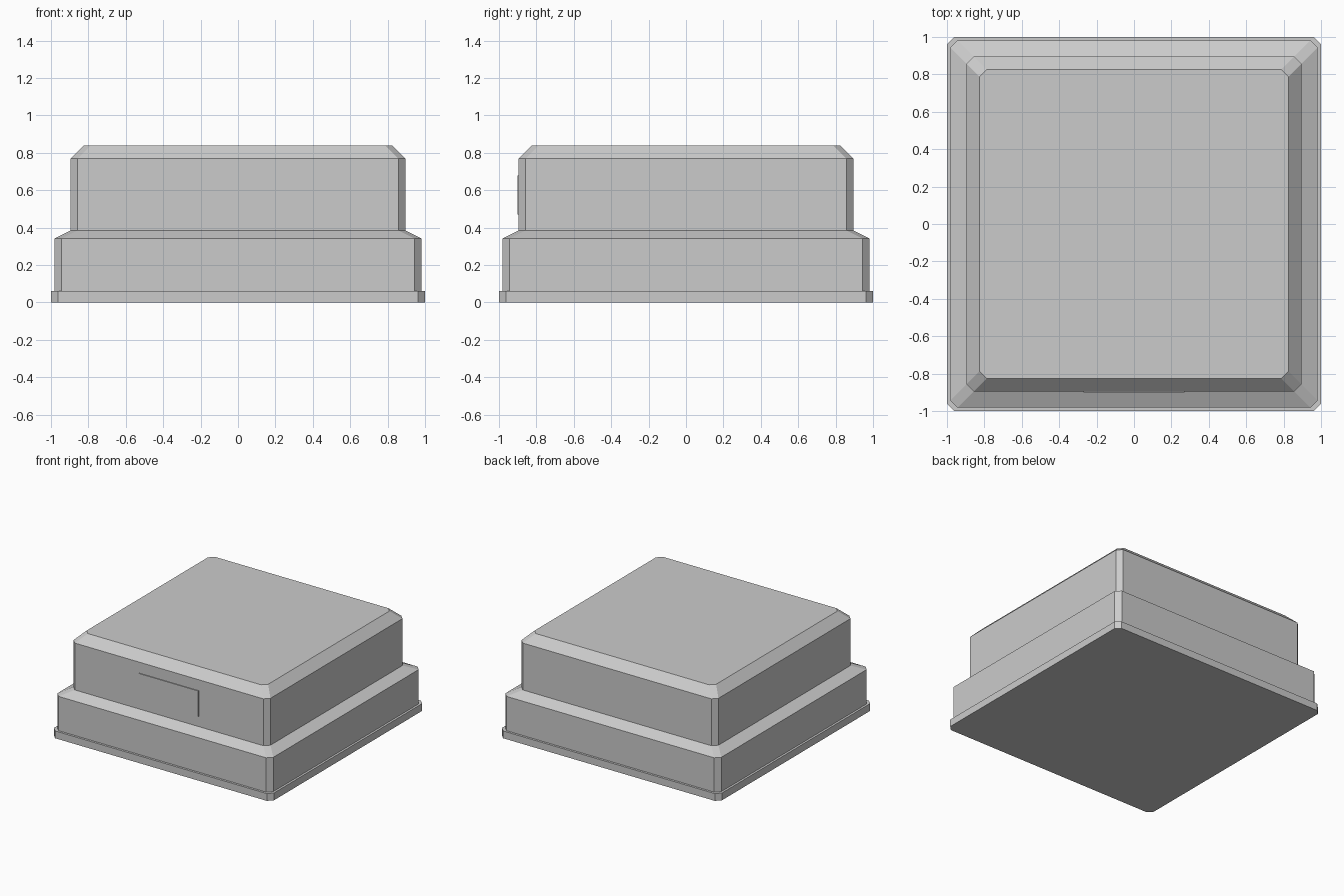
import bpy, bmesh

if "Cube" in bpy.data.objects:
    bpy.data.objects.remove(bpy.data.objects["Cube"])


def link_mesh(name, bm):
    bmesh.ops.recalc_face_normals(bm, faces=bm.faces)
    mesh = bpy.data.meshes.new(name)
    bm.to_mesh(mesh)
    bm.free()
    obj = bpy.data.objects.new(name, mesh)
    bpy.context.collection.objects.link(obj)
    return obj


def stacked_block(name, profile, cut=0.038):
    """Closed stack of corner-cut squares; profile is (half width, height)."""
    bm = bmesh.new()
    rings = []
    for h, z in profile:
        c = h - cut
        outline = [(c, -h), (h, -c), (h, c), (c, h),
                   (-c, h), (-h, c), (-h, -c), (-c, -h)]
        rings.append([bm.verts.new((x, y, z)) for x, y in outline])
    for low, high in zip(rings, rings[1:]):
        for i in range(8):
            j = (i + 1) % 8
            bm.faces.new((low[i], low[j], high[j], high[i]))
    bm.faces.new(rings[0][::-1])
    bm.faces.new(rings[-1])
    return link_mesh(name, bm)


def box(name, center, size):
    bm = bmesh.new()
    bmesh.ops.create_cube(bm, size=1)
    bmesh.ops.scale(bm, vec=size, verts=bm.verts)
    bmesh.ops.translate(bm, vec=center, verts=bm.verts)
    return link_mesh(name, bm)


# Foot rim, lower body, sloped shoulder, upper body and bevelled top
stacked_block("housing", [
    (1.0, 0.0), (1.0, 0.06),
    (0.982, 0.06), (0.982, 0.342),
    (0.895, 0.385), (0.895, 0.77),
    (0.825, 0.84),
])

# Thin raised plate on the front of the upper body
box("front_plate", (0, -0.895, 0.575), (0.54, 0.014, 0.21))
